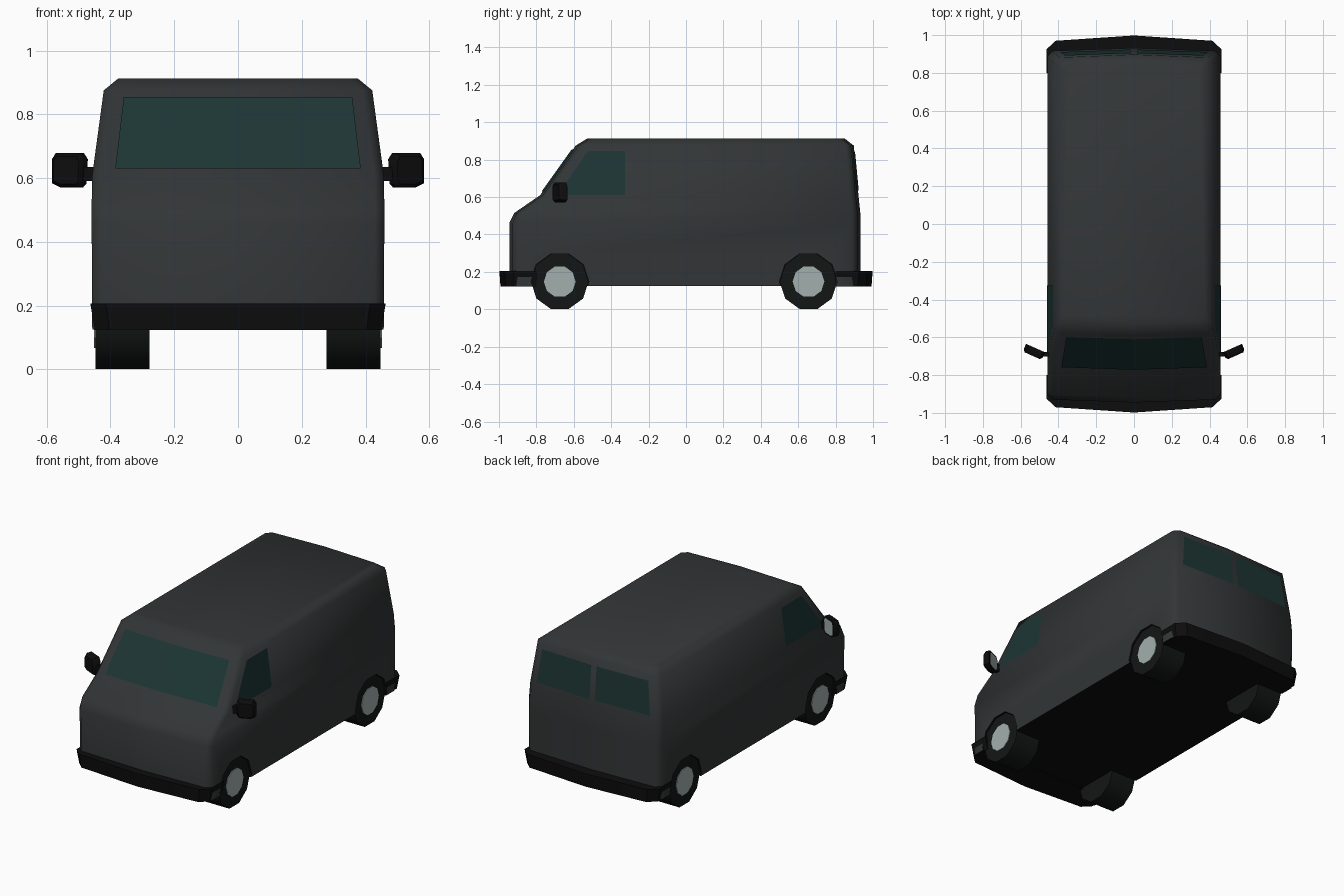
import bpy, bmesh, math
from mathutils import Matrix, Vector

if "Cube" in bpy.data.objects:
    bpy.data.objects.remove(bpy.data.objects["Cube"])


def material(name, rgb):
    m = bpy.data.materials.new(name)
    m.diffuse_color = (*rgb, 1)
    m.use_nodes = True
    m.node_tree.nodes["Principled BSDF"].inputs["Base Color"].default_value = m.diffuse_color
    return m


PAINT = material("dark_paint", (0.032, 0.036, 0.037))
BLACK = material("black_plastic", (0.004, 0.004, 0.004))
TYRE = material("tyre_rubber", (0.006, 0.008, 0.007))
GLASS = material("tinted_glass", (0.012, 0.036, 0.034))
METAL = material("hub_metal", (0.36, 0.43, 0.42))


def finish(name, bm, mat, angle=None):
    bmesh.ops.recalc_face_normals(bm, faces=bm.faces)
    me = bpy.data.meshes.new(name)
    bm.to_mesh(me)
    bm.free()
    ob = bpy.data.objects.new(name, me)
    bpy.context.collection.objects.link(ob)
    me.materials.append(mat)
    if angle:
        bpy.ops.object.select_all(action='DESELECT')
        ob.select_set(True)
        bpy.context.view_layer.objects.active = ob
        bpy.ops.object.shade_smooth_by_angle(angle=math.radians(angle))
    return ob


def loft(rings):
    bm = bmesh.new()
    rows = [[bm.verts.new(p) for p in r] for r in rings]
    n = len(rows[0])
    for a, b in zip(rows, rows[1:]):
        for i in range(n):
            j = (i + 1) % n
            bm.faces.new((a[i], a[j], b[j], b[i]))
    bm.faces.new(rows[0][::-1])
    bm.faces.new(rows[-1])
    return bm


def cylinder_x(bm, x0, x1, y, z, r0, r1=None):
    # ten-sided cylinder along x with a flat bottom
    mat = Matrix.Translation(((x0 + x1) / 2, y, z)) @ Matrix.Rotation(math.pi / 2, 4, 'Y')
    bmesh.ops.create_cone(bm, cap_ends=True, segments=10, radius1=r0,
                          radius2=r1 or r0, depth=abs(x1 - x0), matrix=mat)


def panel(name, quads, mat):
    bm = bmesh.new()
    for q in quads:
        bm.faces.new([bm.verts.new(p) for p in q])
    bmesh.ops.remove_doubles(bm, verts=bm.verts, dist=1e-4)
    me = finish(name, bm, mat)
    return me


# body shell: stacked outlines with bowed ends and cut corners
def outline(z, w, f, b, c=0.03, bow=0.015):
    right = [(0, f), (w - c, f + bow), (w, f + bow + c),
             (w, b - bow - c), (w - c, b - bow), (0, b)]
    left = [(-x, y) for x, y in right[-2:0:-1]]
    return [(x, y, z) for x, y in right + left]


LEVELS = [(0.125, 0.457, -0.945, 0.932), (0.46, 0.459, -0.945, 0.932),
          (0.515, 0.459, -0.918, 0.932), (0.61, 0.457, -0.78, 0.922),
          (0.875, 0.421, -0.59, 0.897), (0.912, 0.376, -0.53, 0.85)]
body = finish("body", loft([outline(*l) for l in LEVELS]), PAINT, 60)
body.data.materials.append(BLACK)
for p in body.data.polygons:
    if p.normal.z < -0.9:
        p.material_index = 1

# wheel arches
AXLES = ((-0.675, 0.148), (0.655, 0.148))
bm = bmesh.new()
for s in (-1, 1):
    for y, z in AXLES:
        cylinder_x(bm, s * 0.27, s * 0.6, y, z, 0.156)
cutter = finish("wheel_arch_cutter", bm, BLACK)
cutter.hide_render = True
cutter.hide_viewport = True
cutter.display_type = 'WIRE'
cut = body.modifiers.new("arches", 'BOOLEAN')
cut.operation = 'DIFFERENCE'
cut.solver = 'EXACT'
cut.object = cutter

# wheels and hubs
for s, side in ((1, "right"), (-1, "left")):
    for (y, z), end in zip(AXLES, ("front", "rear")):
        bm = bmesh.new()
        cylinder_x(bm, s * 0.278, s * 0.447, y, z, 0.154)
        finish(f"{end}_{side}_tyre", bm, TYRE, 40)
        bm = bmesh.new()
        cylinder_x(bm, s * 0.43, s * 0.451, y, z, 0.085)
        finish(f"{end}_{side}_hub", bm, METAL)

# bumpers
for name, s in (("front_bumper", 1), ("rear_bumper", -1)):
    half = [(0, -0.998), (0.415, -0.97), (0.463, -0.925), (0.463, -0.80)]
    path = half + [(-x, y) for x, y in half[:0:-1]]
    rings = [[(x * k, s * y * m, z) for x, y in path]
             for z, k, m in ((0.123, 0.97, 0.994), (0.206, 1.0, 1.0))]
    finish(name, loft(rings), BLACK, 30)

# windscreen
lo, hi = (0.63, 0.385, -0.772), (0.855, 0.358, -0.611)
panel("windscreen", [[(0, lo[2], lo[0]), (s * lo[1], lo[2] + 0.0135, lo[0]),
                      (s * hi[1], hi[2] + 0.0135, hi[0]), (0, hi[2], hi[0])][::s]
                     for s in (1, -1)], GLASS)

# cab side windows and rear door windows
for s, side in ((1, "right"), (-1, "left")):
    panel(f"{side}_cab_window",
          [[(s * 0.460, -0.685, 0.612), (s * 0.460, -0.325, 0.612),
            (s * 0.4285, -0.325, 0.845), (s * 0.4285, -0.525, 0.845)][::s]], GLASS)
    panel(f"{side}_rear_window",
          [[(s * 0.018, 0.9235, 0.635), (s * 0.018, 0.904, 0.84),
            (s * 0.365, 0.8915, 0.84), (s * 0.39, 0.9105, 0.635)][::-s]], GLASS)

# door mirrors: arm, housing and glass
for s, side in ((1, "right"), (-1, "left")):
    bm = bmesh.new()
    bmesh.ops.create_cube(bm, size=1, matrix=Matrix.Translation((s * 0.47, -0.69, 0.613))
                          @ Matrix.Diagonal((0.06, 0.025, 0.045, 1)))
    finish(f"{side}_mirror_arm", bm, BLACK)

    turn = Matrix.Translation((s * 0.53, -0.677, 0.624)) @ Matrix.Rotation(s * 0.42, 4, 'Z')
    shape = [(-0.055, 0.035), (-0.042, 0.054), (0.042, 0.054), (0.055, 0.035),
             (0.055, -0.04), (0.025, -0.054), (-0.038, -0.054), (-0.05, -0.042)]
    rings = [[turn @ Vector((s * x * k, y, z * k)) for x, z in shape]
             for y, k in ((-0.022, 0.8), (-0.008, 1), (0.022, 1))]
    finish(f"{side}_mirror_housing", loft(rings), BLACK, 40)
    panel(f"{side}_mirror_glass",
          [[turn @ Vector((s * x * 0.82, 0.024, z * 0.82)) for x, z in shape]], METAL)
    glass = bpy.data.objects[f"{side}_mirror_glass"].data
    if glass.polygons[0].normal.y < 0:
        glass.flip_normals()
